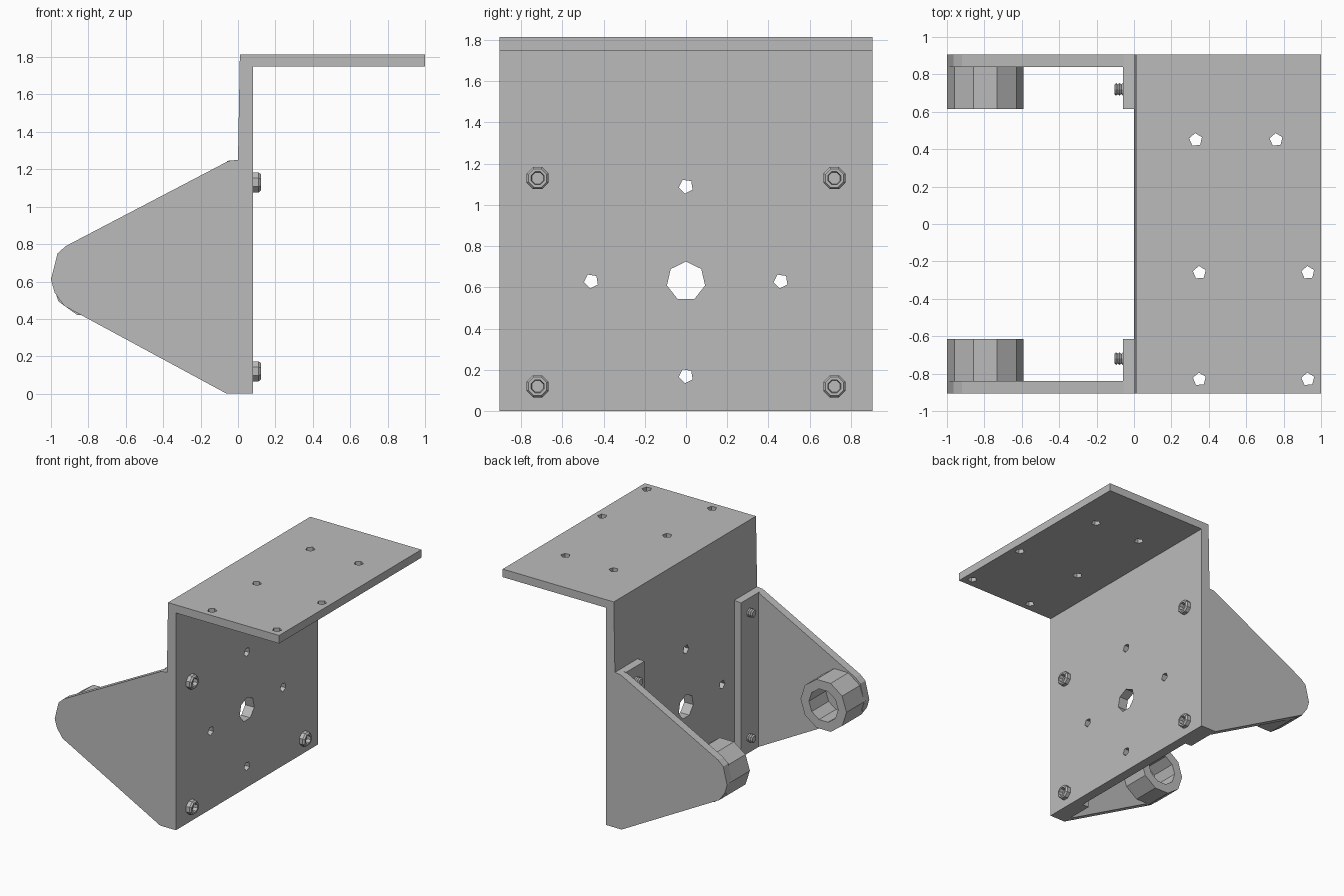
import bpy, bmesh
from math import cos, sin, tau, pi
from mathutils import Vector

if "Cube" in bpy.data.objects:
    bpy.data.objects.remove(bpy.data.objects["Cube"])

grey = bpy.data.materials.new("plain grey")
grey.use_nodes = True
COLOUR = (0.5, 0.5, 0.5, 1)
grey.diffuse_color = COLOUR
grey.node_tree.nodes["Principled BSDF"].inputs["Base Color"].default_value = COLOUR


def finish(name, bm):
    bmesh.ops.recalc_face_normals(bm, faces=bm.faces)
    mesh = bpy.data.meshes.new(name)
    bm.to_mesh(mesh)
    bm.free()
    mesh.materials.append(grey)
    ob = bpy.data.objects.new(name, mesh)
    bpy.context.collection.objects.link(ob)
    return ob


def extrude_xz(name, outline, y0, y1):
    """Extrude an x-z outline along y."""
    bm = bmesh.new()
    face = bm.faces.new([bm.verts.new((x, y0, z)) for x, z in outline])
    out = bmesh.ops.extrude_face_region(bm, geom=[face])
    verts = [v for v in out["geom"] if isinstance(v, bmesh.types.BMVert)]
    bmesh.ops.translate(bm, verts=verts, vec=(0, y1 - y0, 0))
    return finish(name, bm)


def lathe(bm, profile, centre, axis, sides, turn=0.0):
    """Sweep (position, radius) pairs round an axis and cap both ends."""
    u, w = [i for i in range(3) if i != axis]
    rings = []
    for pos, radius in profile:
        ring = []
        for i in range(sides):
            p = Vector(centre)
            p[axis] += pos
            p[u] += radius * cos(turn + tau * i / sides)
            p[w] += radius * sin(turn + tau * i / sides)
            ring.append(bm.verts.new(p))
        rings.append(ring)
    for a, b in zip(rings, rings[1:]):
        for i in range(sides):
            j = (i + 1) % sides
            bm.faces.new((a[i], a[j], b[j], b[i]))
    bm.faces.new(rings[0])
    bm.faces.new(rings[-1])


# Bent mounting plate: upright with a shelf
plate = extrude_xz("mounting_plate", [(0, 0), (0.08, 0), (0.08, 1.75), (1, 1.75),
                                      (1, 1.815), (0.01, 1.815), (0, 1.25)], -0.905, 0.905)

# Holes through the upright and the shelf
bm = bmesh.new()
through = [(-0.1, 1), (0.1, 1)]
lathe(bm, [(p, r * 0.095) for p, r in through], (0.04, 0, 0.63), 0, 7, pi / 2)
for y, z in [(-0.46, 0.63), (0.46, 0.63), (0, 1.09), (0, 0.17)]:
    lathe(bm, [(p, r * 0.036) for p, r in through], (0.04, y, z), 0, 5, pi / 4)
for x, y in [(0.33, 0.45), (0.76, 0.45), (0.35, -0.26), (0.93, -0.26),
             (0.35, -0.83), (0.93, -0.83)]:
    lathe(bm, [(p, r * 0.036) for p, r in through], (x, y, 1.78), 2, 5, 0.4)
cutter = finish("hole_cutter", bm)
cutter.hide_render = True
cutter.hide_viewport = True
cutter.display_type = 'WIRE'
cut = plate.modifiers.new("holes", 'BOOLEAN')
cut.object = cutter
cut.operation = 'DIFFERENCE'
cut.solver = 'EXACT'

ARM = [(0, 0), (-0.06, 0), (-0.93, 0.47), (-0.98, 0.54), (-1, 0.61),
       (-0.965, 0.75), (-0.92, 0.79), (-0.05, 1.245), (0, 1.25)]
FLANGE = [(0, 0), (-0.06, 0), (-0.06, 1.245), (0, 1.25)]

for side, label in ((1, "back"), (-1, "front")):
    # Side arm with a flange against the plate
    extrude_xz(label + "_arm", ARM, side * 0.84, side * 0.905)
    extrude_xz(label + "_flange", FLANGE, side * 0.615, side * 0.85)

    # Round boss with a blind socket
    bm = bmesh.new()
    boss = [(0.87, 0.205), (0.615, 0.205), (0.615, 0.13), (0.83, 0.13)]
    lathe(bm, [(side * p, r) for p, r in boss], (-0.795, 0, 0.615), 1, 10, pi)
    finish(label + "_boss", bm)

    # Screws: socket head outside, threaded tip inside
    for z, level in ((0.12, "lower"), (1.13, "upper")):
        bm = bmesh.new()
        spot = (0, side * 0.72, z)
        lathe(bm, [(0.07, 0.058), (0.11, 0.058), (0.122, 0.048), (0.122, 0.034),
                   (0.09, 0.03)], spot, 0, 8, pi / 8)
        thread = [(-0.05 - 0.009 * i, 0.034 if i % 2 else 0.026) for i in range(7)]
        lathe(bm, [(0.03, 0.026)] + thread, spot, 0, 8)
        finish(label + "_" + level + "_screw", bm)
